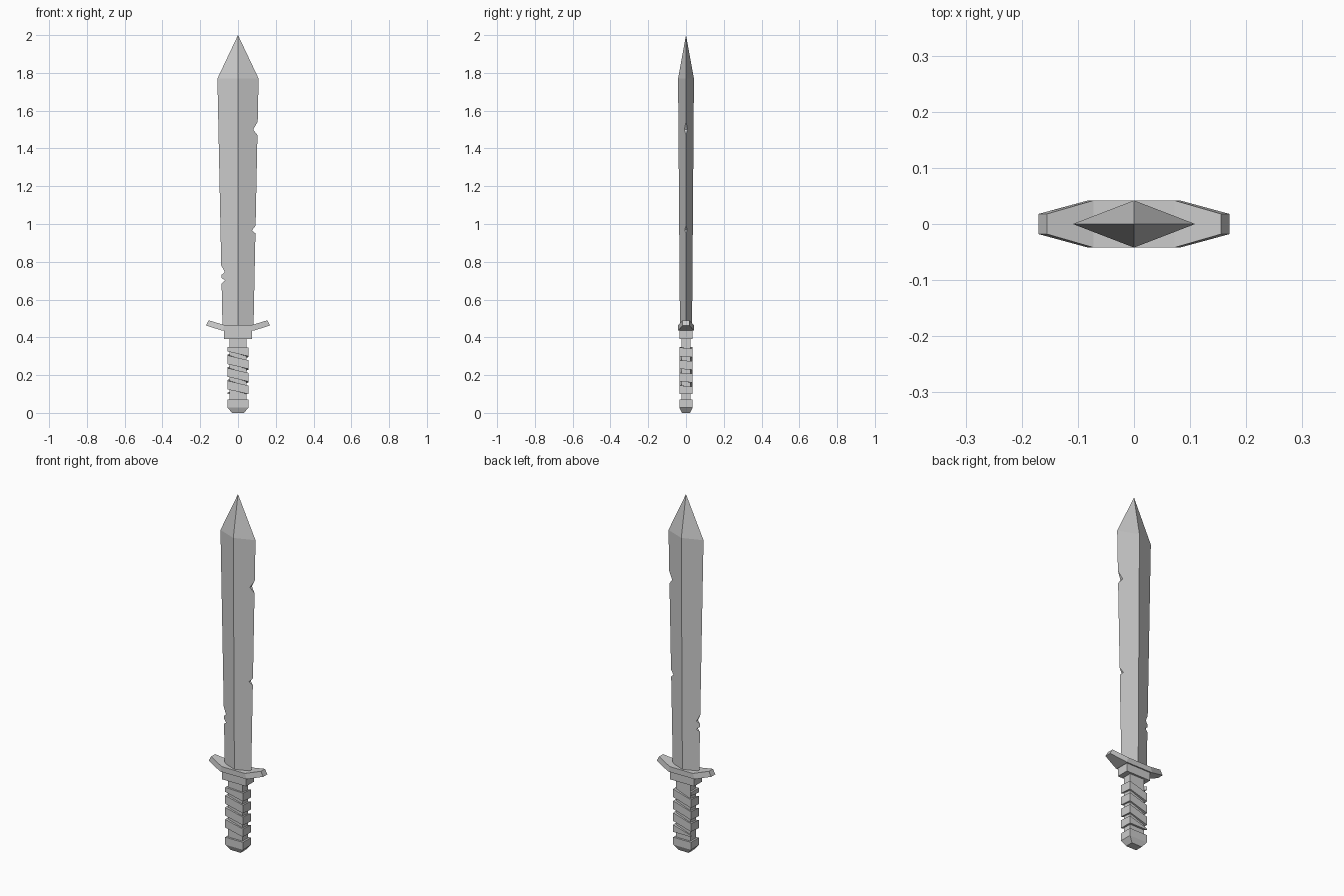
import bpy, bmesh

if "Cube" in bpy.data.objects:
    bpy.data.objects.remove(bpy.data.objects["Cube"])


def loft(name, rings):
    """Join matching rings of points into a closed solid."""
    bm = bmesh.new()
    rows = [[bm.verts.new(p) for p in ring] for ring in rings]
    for a, b in zip(rows, rows[1:]):
        n, m = len(a), len(b)
        for i in range(n):
            if m == 1:
                bm.faces.new((a[i], a[(i + 1) % n], b[0]))
            else:
                bm.faces.new((a[i], a[(i + 1) % n], b[(i + 1) % n], b[i]))
    for row in (rows[0], rows[-1]):
        if len(row) > 2:
            bm.faces.new(row)
    bmesh.ops.recalc_face_normals(bm, faces=bm.faces)
    me = bpy.data.meshes.new(name)
    bm.to_mesh(me)
    bm.free()
    ob = bpy.data.objects.new(name, me)
    bpy.context.collection.objects.link(ob)
    return ob


def rect(x, y, z):
    return [(-x, -y, z), (x, -y, z), (x, y, z), (-x, y, z)]


def diamond(x, y, z):
    return [(-x, 0, z), (0, -y, z), (x, 0, z), (0, y, z)]


# Blade with diamond section
blade = loft("blade", [diamond(0.082, 0.032, 0.45), diamond(0.109, 0.042, 1.77),
                       [(0, 0, 2.0)]])

# Battle nicks: (side, top z, deepest x, deepest z, bottom z)
nicks = [(1, 1.54, 0.080, 1.50, 1.47), (1, 0.99, 0.074, 0.967, 0.95),
         (-1, 0.78, 0.070, 0.745, 0.73), (-1, 0.715, 0.069, 0.70, 0.685)]
for i, (s, top, depth, mid, low) in enumerate(nicks):
    edge = 0.082 + 0.027 * (mid - 0.45) / 1.32
    k = 0.03 / (edge - depth)     # extend the wedge past the edge
    tri = [(depth, mid), (edge + 0.03, top + (top - mid) * k),
           (edge + 0.03, low + (low - mid) * k)]
    cutter = loft(f"nick_cutter_{i}", [[(s * x, y, z) for x, z in tri] for y in (-0.1, 0.1)])
    cutter.hide_render = True
    cutter.hide_set(True)
    mod = blade.modifiers.new("nick", 'BOOLEAN')
    mod.operation = 'DIFFERENCE'
    mod.solver = 'EXACT'
    mod.object = cutter

# Guard: upswept arms over a collar block


def arm(s, xb, zb, xt, zt, y):
    return [(s * xb, -y, zb), (s * xb, y, zb), (s * xt, y, zt), (s * xt, -y, zt)]


tip, root = (0.17, 0.463, 0.155, 0.49, 0.018), (0.082, 0.435, 0.072, 0.465, 0.042)
loft("guard", [arm(-1, *tip), arm(-1, *root), arm(1, *root), arm(1, *tip)])
loft("guard_collar", [rect(0.075, 0.035, 0.39), rect(0.075, 0.035, 0.44)])

# Grip core and pommel
loft("grip", [rect(0.045, 0.024, 0.05), rect(0.045, 0.024, 0.40)])
loft("pommel", [rect(0.032, 0.022, 0), rect(0.055, 0.035, 0.028), rect(0.055, 0.035, 0.07)])

# Spiral grip wrap, trimmed flat at both ends
corners = [(-1, -1), (1, -1), (1, 1), (-1, 1)]
drops = [0, 0.025, 0.030, 0.062]
low_end, high_end, pitch, height = 0.10, 0.35, 0.067, 0.046
wrap = []
for i in range(-1, 16):
    cx, cy = corners[i % 4]
    z = 0.325 - pitch * (i // 4) - drops[i % 4]
    z0 = min(max(z, low_end), high_end - 0.002)
    z1 = max(min(z + height, high_end), low_end + 0.002)
    wrap.append([(cx * 0.043, cy * 0.022, z0), (cx * 0.055, cy * 0.035, z0),
                 (cx * 0.055, cy * 0.035, z1), (cx * 0.043, cy * 0.022, z1)])
loft("grip_wrap", wrap)
